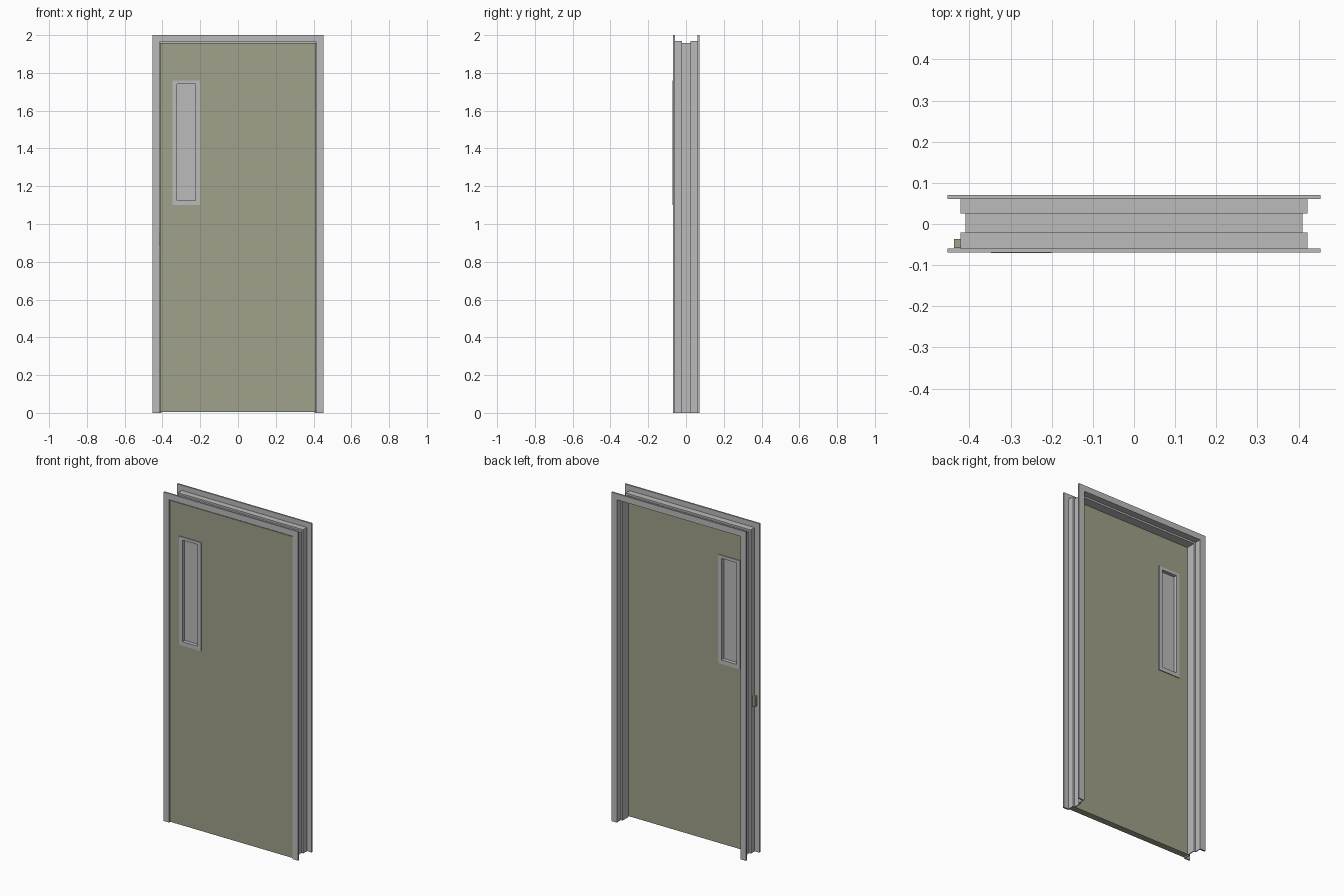
import bpy, bmesh

cube = bpy.data.objects.get("Cube")
if cube:
    bpy.data.objects.remove(cube, do_unlink=True)


def material(name, rgb):
    m = bpy.data.materials.new(name)
    m.use_nodes = True
    m.diffuse_color = (*rgb, 1)
    m.node_tree.nodes["Principled BSDF"].inputs["Base Color"].default_value = (*rgb, 1)
    return m


steel = material("light grey steel", (0.5, 0.5, 0.5))
paint = material("olive paint", (0.35, 0.355, 0.255))


def finish(name, bm, mat):
    bmesh.ops.recalc_face_normals(bm, faces=bm.faces)
    mesh = bpy.data.meshes.new(name)
    bm.to_mesh(mesh)
    bm.free()
    mesh.materials.append(mat)
    obj = bpy.data.objects.new(name, mesh)
    bpy.context.collection.objects.link(obj)
    return obj


def bridge(bm, loops, closed):
    """Join consecutive vertex loops with quads."""
    count = len(loops)
    for i in range(count if closed else count - 1):
        a, b = loops[i], loops[(i + 1) % count]
        for j in range(len(a)):
            k = (j + 1) % len(a)
            bm.faces.new((a[j], a[k], b[k], b[j]))


def box(name, x0, x1, y0, y1, z0, z1, mat):
    bm = bmesh.new()
    loops = [[bm.verts.new((x, y, z)) for x, z in ((x0, z0), (x1, z0), (x1, z1), (x0, z1))]
             for y in (y0, y1)]
    bridge(bm, loops, False)
    for loop in loops:
        bm.faces.new(loop)
    return finish(name, bm, mat)


def ring(name, outer, inner, y0, y1, mat):
    """Rectangular slab with a rectangular opening; rects are x0, x1, z0, z1."""
    bm = bmesh.new()
    loops = []
    for (x0, x1, z0, z1), y in ((outer, y0), (inner, y0), (inner, y1), (outer, y1)):
        loops.append([bm.verts.new((x, y, z))
                      for x, z in ((x0, z0), (x1, z0), (x1, z1), (x0, z1))])
    bridge(bm, loops, True)
    return finish(name, bm, mat)


# Pressed metal frame: section (inset from outer edge, depth) swept up, across and down
section = [(0, -.069), (.037, -.069), (.037, -.026), (.048, -.026), (.048, .03),
           (.037, .03), (.037, .071), (0, .071), (0, .061), (.032, .061),
           (.032, .025), (.043, .025), (.043, -.021), (.032, -.021),
           (.032, -.059), (0, -.059)]
HALF, TOP = 0.453, 2.0
bm = bmesh.new()
loops = []
for side, at_top in ((-1, 0), (-1, 1), (1, 1), (1, 0)):
    loops.append([bm.verts.new((side * (HALF - d), y, at_top * (TOP - d)))
                  for d, y in section])
bridge(bm, loops, False)
bm.faces.new(loops[0])
bm.faces.new(loops[-1])
finish("door_frame", bm, steel)

# Door leaf with an opening for the narrow window
ring("door_leaf", (-.412, .412, .005, 1.959), (-.335, -.212, 1.112, 1.75),
     -.066, -.027, paint)

# Window trim standing proud of both door faces, and its pane
ring("window_trim", (-.347, -.2, 1.1, 1.76), (-.324, -.224, 1.125, 1.742),
     -.071, -.022, steel)
box("window_pane", -.33, -.218, -.049, -.044, 1.118, 1.746, steel)

# Latch bolt reaching through the jamb
box("latch_bolt", -.437, -.405, -.058, -.037, .89, .95, paint)
